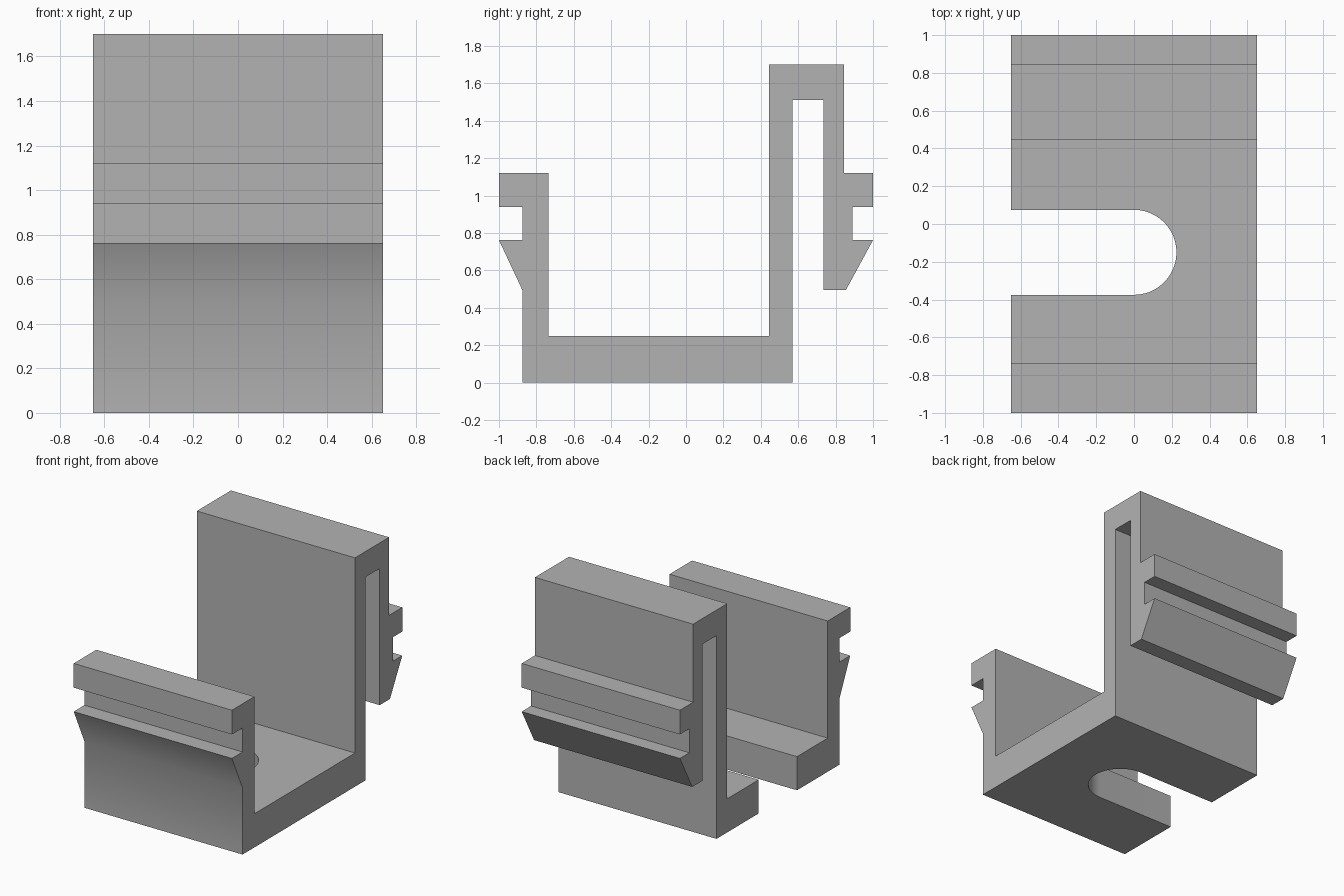
import bpy, bmesh
from math import cos, sin, pi, radians
from mathutils import Vector

cube = bpy.data.objects.get("Cube")
if cube:
    bpy.data.objects.remove(cube, do_unlink=True)

HALF_WIDTH = 0.65

grey = bpy.data.materials.new("plain grey")
grey.use_nodes = True
colour = (0.45, 0.45, 0.45, 1)
grey.diffuse_color = colour
grey.node_tree.nodes["Principled BSDF"].inputs["Base Color"].default_value = colour


def extrude_profile(name, points, direction):
    """Solid made by sweeping a closed outline along a direction."""
    bm = bmesh.new()
    face = bm.faces.new([bm.verts.new(p) for p in points])
    swept = bmesh.ops.extrude_face_region(bm, geom=[face])["geom"]
    verts = [v for v in swept if isinstance(v, bmesh.types.BMVert)]
    bmesh.ops.translate(bm, verts=verts, vec=Vector(direction))
    bmesh.ops.recalc_face_normals(bm, faces=bm.faces)
    mesh = bpy.data.meshes.new(name)
    bm.to_mesh(mesh)
    bm.free()
    mesh.materials.append(grey)
    obj = bpy.data.objects.new(name, mesh)
    bpy.context.collection.objects.link(obj)
    return obj


# Front wall with lip, groove and barb, from the floor up
front_wall = [(-0.875, 0), (-0.875, 0.495), (-1, 0.762), (-0.875, 0.762),
              (-0.875, 0.94), (-1, 0.94), (-1, 1.12), (-0.735, 1.12),
              (-0.735, 0.25)]
# Tall rear wall folding over into the hanging spring leg
rear_hook = [(0.445, 0.25), (0.445, 1.7), (0.845, 1.7), (0.845, 1.12),
             (1, 1.12), (1, 0.94), (0.89, 0.94), (0.89, 0.762), (1, 0.762),
             (0.855, 0.495), (0.735, 0.495), (0.735, 1.51), (0.57, 1.51),
             (0.57, 0)]
clip = extrude_profile("clip_bracket",
                       [(-HALF_WIDTH, y, z) for y, z in front_wall + rear_hook],
                       (2 * HALF_WIDTH, 0, 0))

# Open-ended round slot through the floor
radius, slot_y, steps = 0.225, -0.15, 24
arc = [(radius * sin(pi * i / steps), slot_y - radius * cos(pi * i / steps))
       for i in range(steps + 1)]
outline = [(-1, slot_y - radius)] + arc + [(-1, slot_y + radius)]
cutter = extrude_profile("slot_cutter", [(x, y, -0.1) for x, y in outline],
                         (0, 0, 0.5))
cutter.hide_render = True

cut = clip.modifiers.new("slot", "BOOLEAN")
cut.operation = "DIFFERENCE"
cut.solver = "EXACT"
cut.object = cutter
bpy.ops.object.select_all(action="DESELECT")
bpy.context.view_layer.objects.active = clip
clip.select_set(True)
bpy.ops.object.modifier_apply(modifier=cut.name)
bpy.data.objects.remove(cutter, do_unlink=True)

bpy.ops.object.shade_smooth_by_angle(angle=radians(30))
